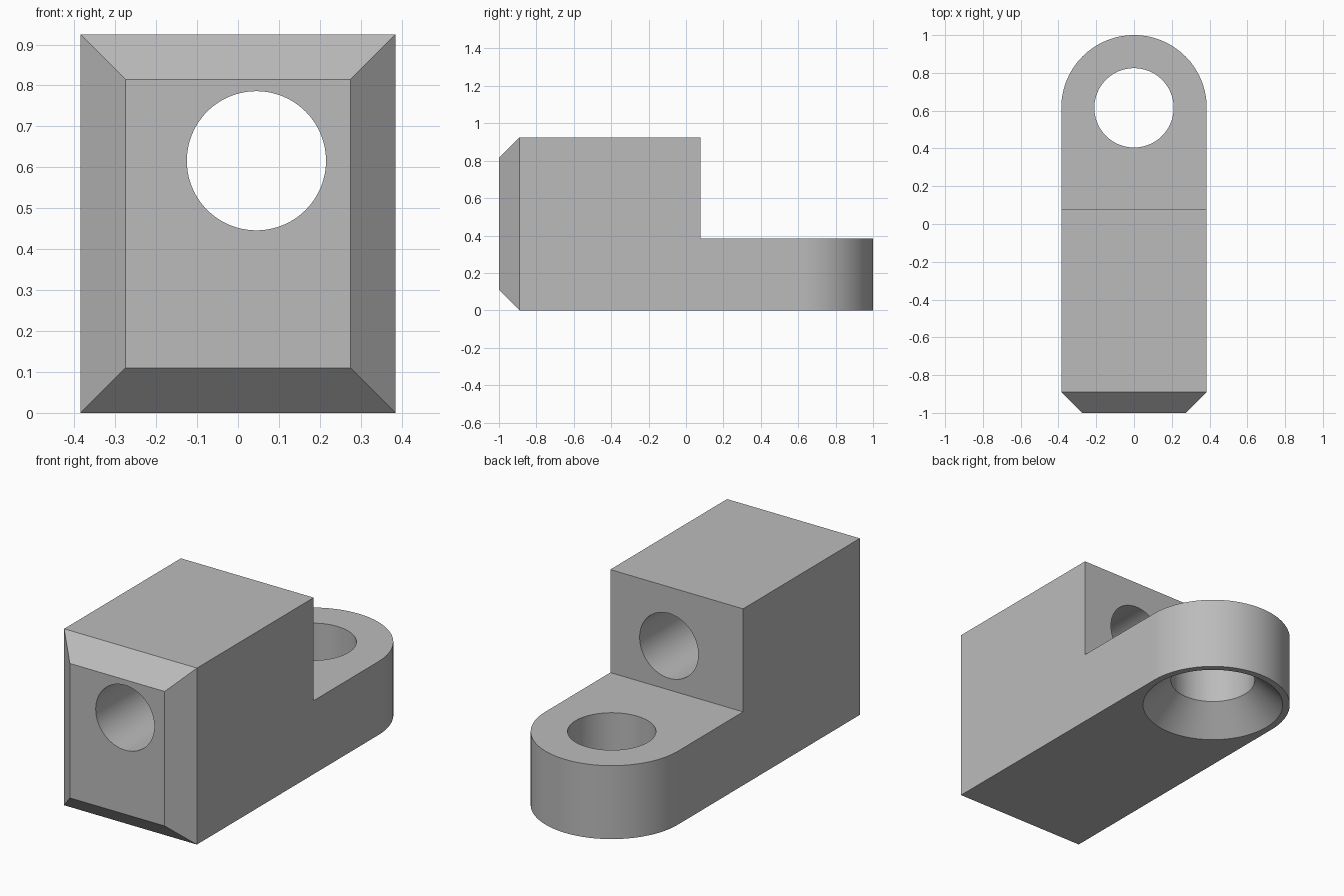
import bpy, bmesh
from math import pi, sin, cos, radians
from mathutils import Matrix, Vector

if "Cube" in bpy.data.objects:
    bpy.data.objects.remove(bpy.data.objects["Cube"], do_unlink=True)

HALF = 0.385       # half width and end radius
HEIGHT = 0.925
STEP_Y = 0.077     # where the tall block ends
LUG_Z = 0.385      # thickness of the rounded lug
LUG_Y = 0.615      # centre of the rounded end
CHAMFER = 0.11
SEG = 96

grey = bpy.data.materials.new("plain grey")
grey.use_nodes = True
colour = (0.5, 0.5, 0.5, 1)
grey.diffuse_color = colour
grey.node_tree.nodes["Principled BSDF"].inputs["Base Color"].default_value = colour


def add_object(name, bm):
    bmesh.ops.recalc_face_normals(bm, faces=bm.faces[:])
    mesh = bpy.data.meshes.new(name)
    bm.to_mesh(mesh)
    bm.free()
    mesh.materials.append(grey)
    obj = bpy.data.objects.new(name, mesh)
    bpy.context.collection.objects.link(obj)
    return obj


def cone_cutter(name, r1, r2, depth, matrix):
    bm = bmesh.new()
    bmesh.ops.create_cone(bm, cap_ends=True, segments=SEG, radius1=r1,
                          radius2=r2, depth=depth, matrix=matrix)
    return add_object(name, bm)


# Body: rounded plan extruded to full height
bm = bmesh.new()
plan = [(-HALF, CHAMFER - 1), (HALF, CHAMFER - 1)]
plan += [(HALF * cos(pi * i / SEG), LUG_Y + HALF * sin(pi * i / SEG))
         for i in range(SEG + 1)]
base = bm.faces.new([bm.verts.new((x, y, 0)) for x, y in plan])
top = bmesh.ops.extrude_face_region(bm, geom=[base])["geom"]
bmesh.ops.translate(bm, vec=(0, 0, HEIGHT),
                    verts=[g for g in top if isinstance(g, bmesh.types.BMVert)])

# Chamfered front
front = min(bm.faces, key=lambda f: f.calc_center_median().y)
new = bmesh.ops.extrude_face_region(bm, geom=[front])["geom"]
bmesh.ops.delete(bm, geom=[front], context="FACES_ONLY")
for v in [g for g in new if isinstance(g, bmesh.types.BMVert)]:
    v.co += Vector((-CHAMFER if v.co.x > 0 else CHAMFER, -CHAMFER,
                    CHAMFER if v.co.z < HEIGHT / 2 else -CHAMFER))
body = add_object("mounting_block", bm)

# Cutters: step above the lug, long bore, lug hole and its countersink
bm = bmesh.new()
bmesh.ops.create_cube(bm, size=2, matrix=Matrix.Translation((0, STEP_Y + 1, LUG_Z + 1)))
cutters = [
    add_object("step_cutter", bm),
    cone_cutter("bore_cutter", 0.17, 0.17, 3,
                Matrix.Translation((0.045, 0, 0.616)) @ Matrix.Rotation(radians(90), 4, "X")),
    cone_cutter("lug_hole_cutter", 0.21, 0.21, 2, Matrix.Translation((0, LUG_Y, 0))),
    cone_cutter("countersink_cutter", 0.45, 0.15, 0.3, Matrix.Translation((0, LUG_Y, 0.05))),
]
for cutter in cutters:
    mod = body.modifiers.new(cutter.name, "BOOLEAN")
    mod.operation = "DIFFERENCE"
    mod.solver = "EXACT"
    mod.object = cutter

# Bake the cuts and drop the cutters
bpy.context.view_layer.update()
result = bpy.data.meshes.new_from_object(
    body.evaluated_get(bpy.context.evaluated_depsgraph_get()))
body.modifiers.clear()
body.data = result
for cutter in cutters:
    bpy.data.objects.remove(cutter, do_unlink=True)

# Smooth round walls, crisp edges
bpy.ops.object.select_all(action="DESELECT")
body.select_set(True)
bpy.context.view_layer.objects.active = body
bpy.ops.object.shade_smooth_by_angle(angle=radians(30))
